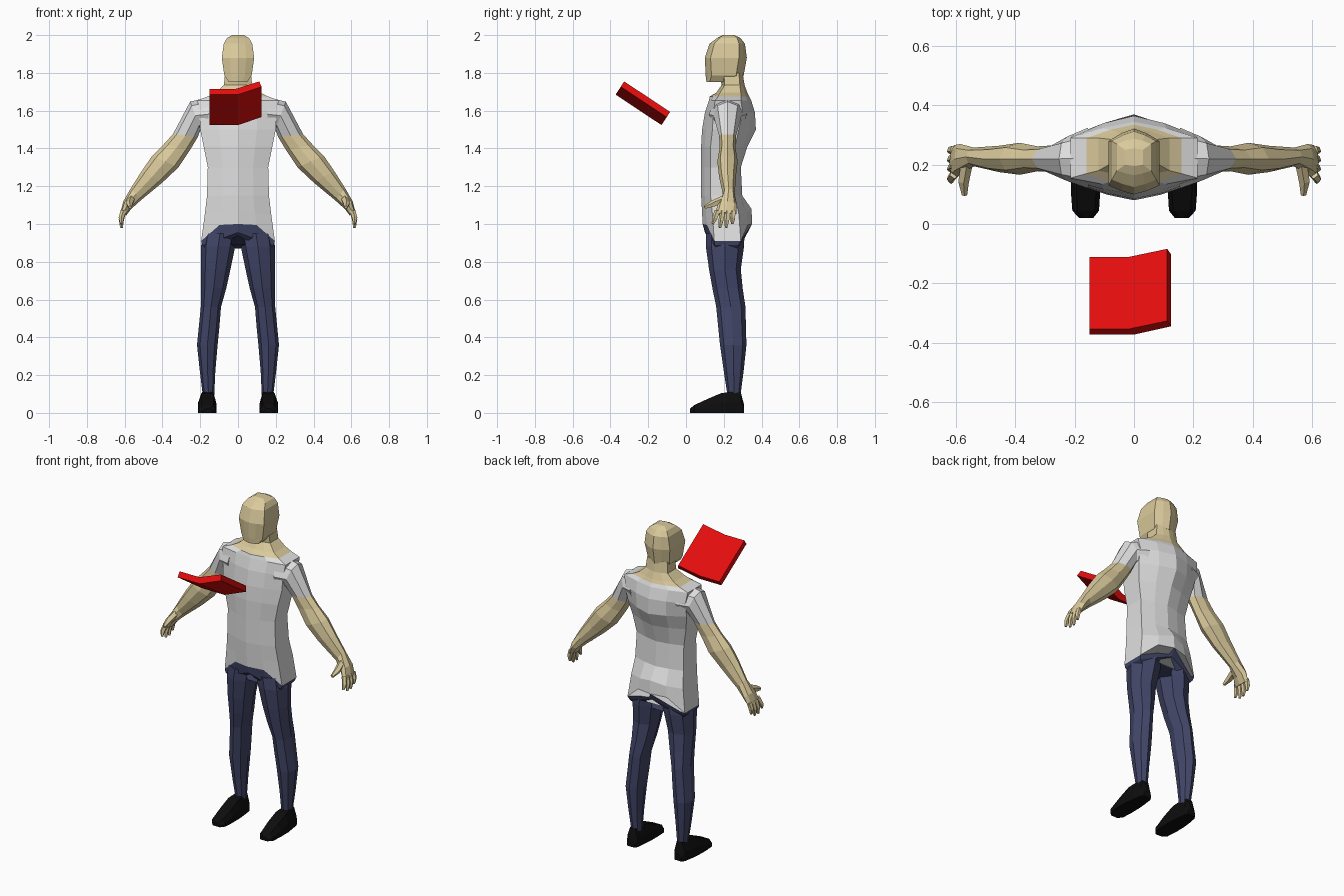
import bpy, bmesh, math
from mathutils import Vector

if "Cube" in bpy.data.objects:
    bpy.data.objects.remove(bpy.data.objects["Cube"])


def material(name, rgb):
    m = bpy.data.materials.new(name)
    m.diffuse_color = (*rgb, 1)
    m.use_nodes = True
    m.node_tree.nodes["Principled BSDF"].inputs["Base Color"].default_value = m.diffuse_color
    return m


SKIN = material("skin", (0.70, 0.59, 0.33))
SHIRT = material("light grey cloth", (0.74, 0.74, 0.74))
DENIM = material("dark blue cloth", (0.055, 0.062, 0.14))
BLACK = material("black leather", (0.004, 0.004, 0.004))
RED = material("red cover", (0.78, 0.004, 0.004))


def loft(name, rings, mat, mirror=False):
    """Skin a list of equal-length point rings and cap both ends."""
    bm = bmesh.new()
    loops = [[bm.verts.new(p) for p in r] for r in rings]
    n = len(loops[0])
    for a, b in zip(loops, loops[1:]):
        for i in range(n):
            j = (i + 1) % n
            bm.faces.new((a[i], a[j], b[j], b[i]))
    bm.faces.new(loops[0])
    bm.faces.new(loops[-1])
    bmesh.ops.recalc_face_normals(bm, faces=bm.faces)
    me = bpy.data.meshes.new(name)
    bm.to_mesh(me)
    bm.free()
    me.materials.append(mat)
    ob = bpy.data.objects.new(name, me)
    bpy.context.collection.objects.link(ob)
    if mirror:
        ob.modifiers.new("mirror", 'MIRROR').use_mirror_merge = False
    return ob


def body_ring(z, w, yf, ysf, ysb, yb, zmid=None, zside=None):
    """Ten-point symmetric section: ridges at front and back, flat sides."""
    zm = z if zmid is None else zmid
    zs = z if zside is None else zside
    half = [(w * .5, yf + .38 * (ysf - yf), zm), (w, ysf, zs),
            (w, ysb, zs), (w * .5, yb - .38 * (yb - ysb), zm)]
    return ([(0, yf, z)] + half + [(0, yb, z)]
            + [(-x, y, q) for x, y, q in reversed(half)])


def limb_ring(outer, inner, yf, yb, n=8):
    """Oval section between an outer and an inner (x, z) point."""
    o, i = Vector((outer[0], 0, outer[1])), Vector((inner[0], 0, inner[1]))
    c, a = (o + i) / 2 + Vector((0, (yf + yb) / 2, 0)), (o - i) / 2
    b = Vector((0, (yb - yf) / 2, 0))
    return [c + a * math.cos(t) + b * math.sin(t)
            for t in (2 * math.pi * k / n for k in range(n))]


def digit(name, a, b, r):
    """Tapered, slightly bent finger from a to b."""
    a, b = Vector(a), Vector(b)
    d = (b - a).normalized()
    u = d.cross(Vector((1, 0, 0))).normalized()
    v = d.cross(u)
    mid = a.lerp(b, .55) + Vector((.006, 0, 0))
    rings = [[p + (u * math.cos(t) + v * math.sin(t)) * s
              for t in (math.pi * k / 2.5 for k in range(5))]
             for p, s in ((a, r), (mid, r * .9), (b, r * .45))]
    loft(name, rings, SKIN, True)


# Shirt: hem, waist, chest, shoulder line, collar
hem = body_ring(1.0, .195, .088, .15, .29, .35, .995, .91)
collar = body_ring(1.675, .16, .125, .17, .29, .335)
loft("shirt", [
    hem,
    body_ring(1.08, .176, .084, .14, .28, .347, 1.06, 1.05),
    body_ring(1.15, .164, .08, .13, .26, .298),
    body_ring(1.30, .16, .08, .13, .25, .29),
    body_ring(1.41, .182, .08, .13, .26, .325),
    body_ring(1.50, .20, .085, .14, .28, .37),
    body_ring(1.59, .205, .10, .145, .30, .365),
    body_ring(1.655, .215, .122, .155, .29, .345),
    collar], SHIRT)

# Neck with sloping base
loft("neck", [
    collar,
    body_ring(1.695, .12, .16, .18, .29, .325),
    body_ring(1.735, .075, .188, .205, .285, .31),
    body_ring(1.80, .068, .18, .20, .28, .30)], SKIN)

# Head
loft("head", [
    body_ring(1.752, .05, .108, .125, .20, .215),
    body_ring(1.785, .072, .104, .135, .265, .305),
    body_ring(1.88, .086, .10, .13, .28, .322),
    body_ring(1.955, .075, .125, .15, .28, .312),
    body_ring(1.985, .058, .165, .18, .27, .288),
    body_ring(2.0, .03, .195, .20, .25, .255)], SKIN)

# Sleeves
cuff = limb_ring((.345, 1.475), (.212, 1.462), .175, .265)
loft("sleeve", [
    limb_ring((.15, 1.672), (.16, 1.49), .12, .325),
    limb_ring((.253, 1.648), (.198, 1.50), .145, .295),
    cuff], SHIRT, True)

# Arms down to the palm
loft("arm", [
    cuff,
    limb_ring((.395, 1.42), (.255, 1.39), .178, .262),
    limb_ring((.455, 1.36), (.315, 1.30), .166, .274),
    limb_ring((.51, 1.28), (.40, 1.22), .175, .264),
    limb_ring((.567, 1.19), (.515, 1.125), .195, .258),
    limb_ring((.607, 1.12), (.565, 1.08), .168, .27),
    limb_ring((.623, 1.06), (.592, 1.045), .152, .266)], SKIN, True)

# Fingers and thumb
for k, (y0, y1, z1) in enumerate(((.168, .142, 1.0), (.195, .18, .98),
                                  (.222, .213, .98), (.25, .246, 1.0))):
    digit(f"finger_{k + 1}", (.606, y0, 1.07), (.617, y1, z1), .016)
digit("thumb", (.565, .20, 1.13), (.572, .098, 1.088), .021)

# Trouser seat, sharing the zigzag hem of the shirt
loft("trouser_seat", [
    hem,
    body_ring(.955, .19, .10, .15, .28, .325, .92, .89),
    body_ring(.94, .17, .13, .16, .27, .29, .89, .87)], DENIM)

# Trouser legs: z, inner x, outer x, front y, back y
legs = [(.95, .005, .185, .105, .31), (.88, .015, .196, .105, .307),
        (.76, .04, .196, .122, .29), (.66, .062, .195, .14, .30),
        (.56, .09, .197, .16, .315), (.46, .098, .207, .17, .317),
        (.36, .108, .217, .18, .32), (.22, .12, .202, .20, .305),
        (.09, .126, .186, .22, .288)]
loft("trouser_leg", [limb_ring((xo, z), (xi, z), f, b)
                     for z, xi, xo, f, b in legs], DENIM, True)

# Shoes: sections from toe to heel (y, inner x, outer x, height)
shoe = [(.02, .138, .185, .022), (.045, .118, .208, .042),
        (.11, .114, .213, .072), (.185, .115, .212, .104),
        (.24, .12, .205, .112), (.29, .126, .196, .108),
        (.307, .135, .186, .045)]
loft("shoe", [[(xi, y, 0), (xo, y, 0), (xo, y, h * .5), (xo - .018, y, h),
               (xi + .014, y, h), (xi, y, h * .5)]
              for y, xi, xo, h in shoe], BLACK, True)

# Open book: folded profile swept along its tilted spine
spine = Vector((0, -.243, .161))
up = Vector((0, .555, .838))
start = Vector((0, -.13, 1.524))
profile = [(-.15, 0), (0, 0), (.125, .05), (.112, .083), (-.015, .035), (-.15, .035)]
near = [start + Vector((x, 0, 0)) + up * h for x, h in profile]
loft("book", [near, [p + spine for p in near]], RED)
